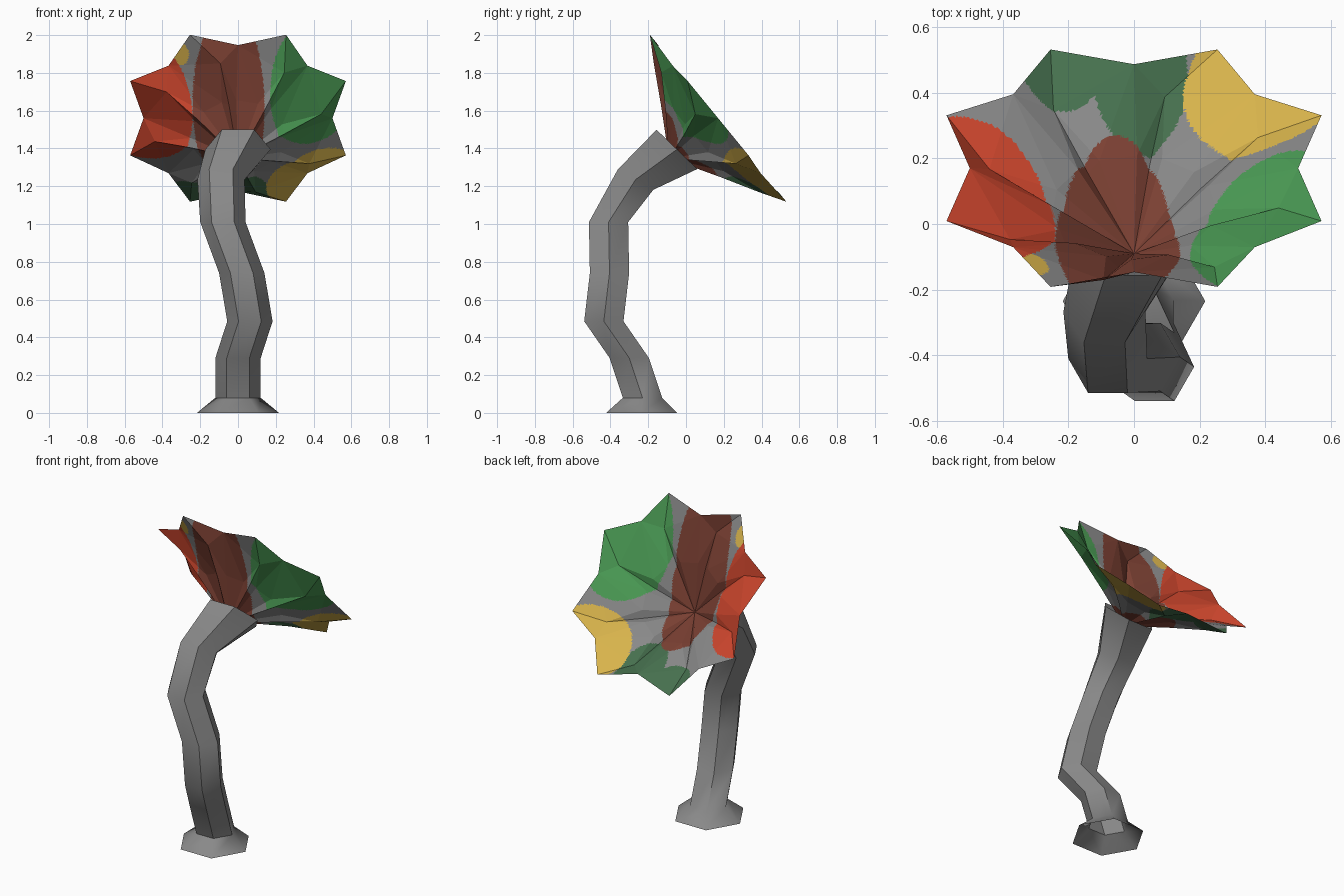
import bpy, bmesh, math
from mathutils import Vector

if "Cube" in bpy.data.objects:
    bpy.data.objects.remove(bpy.data.objects["Cube"])


def material(name, rgb):
    m = bpy.data.materials.new(name)
    m.diffuse_color = (*rgb, 1)
    m.use_nodes = True
    m.node_tree.nodes["Principled BSDF"].inputs["Base Color"].default_value = m.diffuse_color
    return m


MATS = [material("grey", (0.25, 0.25, 0.25)),
        material("red", (0.61, 0.061, 0.026)),
        material("brown", (0.205, 0.053, 0.034)),
        material("green", (0.07, 0.33, 0.09)),
        material("dark_green", (0.061, 0.162, 0.076)),
        material("yellow", (0.69, 0.456, 0.072))]


def make_object(name, bm):
    me = bpy.data.meshes.new(name)
    bm.to_mesh(me)
    bm.free()
    for m in MATS:
        me.materials.append(m)
    ob = bpy.data.objects.new(name, me)
    bpy.context.collection.objects.link(ob)
    return ob


# Stalk: open tube of hexagonal rings (x, y, z, radius, forward tilt in degrees)
RINGS = [(0, -0.235, 0, 0.217, 0), (0, -0.23, 0.08, 0.12, 0),
         (0, -0.30, 0.29, 0.12, 0), (0.063, -0.435, 0.485, 0.12, 0),
         (0.02, -0.405, 0.74, 0.12, 0), (-0.08, -0.41, 1.01, 0.12, 0),
         (-0.09, -0.267, 1.235, 0.125, 30), (0, -0.048, 1.395, 0.173, 44)]
bm = bmesh.new()
loops = []
for x, y, z, r, tilt in RINGS:
    t = math.radians(tilt)
    loop = []
    for i in range(6):
        a = math.radians(60 * i)
        d = r * math.sin(a)
        loop.append(bm.verts.new((x + r * math.cos(a), y + d * math.cos(t), z - d * math.sin(t))))
    loops.append(loop)
for lo, hi in zip(loops, loops[1:]):
    for i in range(6):
        j = (i + 1) % 6
        bm.faces.new((lo[i], lo[j], hi[j], hi[i]))
stalk = make_object("stalk", bm)
bpy.context.view_layer.objects.active = stalk
stalk.select_set(True)
bpy.ops.object.shade_smooth_by_angle(angle=math.radians(46))

# Flower: a cone with eight keels and an eight-pointed rim, in a tilted frame
CENTRE = Vector((0, 0.17, 1.56))
U, V, N = Vector((1, 0, 0)), Vector((0, -0.633, 0.774)), Vector((0, 0.774, 0.633))
bm = bmesh.new()


def point(angle, r, n):
    a = math.radians(angle)
    return bm.verts.new(CENTRE + U * (r * math.cos(a)) + V * (r * math.sin(a)) + N * n)


def ring(offset, r, n):
    return [point(45 * k + offset, r, n) for k in range(8)]


apex = point(0, 0, -0.336)
keel = ring(11, 0.25, -0.19)
left, right = ring(2, 0.25, -0.155), ring(20, 0.25, -0.155)
mid = ring(12, 0.45, -0.08)
notch = [point(45 * k, 0.52 if k % 2 else 0.50, -0.01 if k % 2 else 0) for k in range(8)]
tip = [point(45 * k + (21 if k % 2 else 24), 0.625, 0) for k in range(8)]
for k in range(8):
    j = (k + 1) % 8
    for tri in ((apex, keel[k], right[k]), (apex, right[k], left[j]), (apex, left[j], keel[j]),
                (keel[k], mid[k], right[k]), (keel[k], left[k], mid[k]),
                (right[k], mid[k], notch[j]), (right[k], notch[j], left[j]),
                (left[j], notch[j], mid[j]),
                (mid[k], notch[k], tip[k]), (mid[k], tip[k], notch[j])):
        f = bm.faces.new(tri)
        f.normal_update()
        if f.normal.dot(N) < 0:
            f.normal_flip()
bmesh.ops.subdivide_edges(bm, edges=bm.edges[:], cuts=23, use_grid_fill=True)

# Painted patches: ellipses in the flower plane (material, u, v, half u, half v)
PATCHES = [(1, -0.50, 0.12, 0.26, 0.38), (2, -0.05, 0.20, 0.19, 0.50),
           (3, 0.42, 0.27, 0.25, 0.39), (5, 0.41, -0.42, 0.26, 0.25),
           (4, 0.02, -0.48, 0.145, 0.22), (4, -0.22, -0.52, 0.14, 0.15),
           (5, -0.32, 0.45, 0.06, 0.07)]
for f in bm.faces:
    c = f.calc_center_median() - CENTRE
    u, v = c.dot(U), c.dot(V)
    for m, pu, pv, su, sv in PATCHES:
        if ((u - pu) / su) ** 2 + ((v - pv) / sv) ** 2 < 1:
            f.material_index = m
            break
make_object("flower_head", bm)
